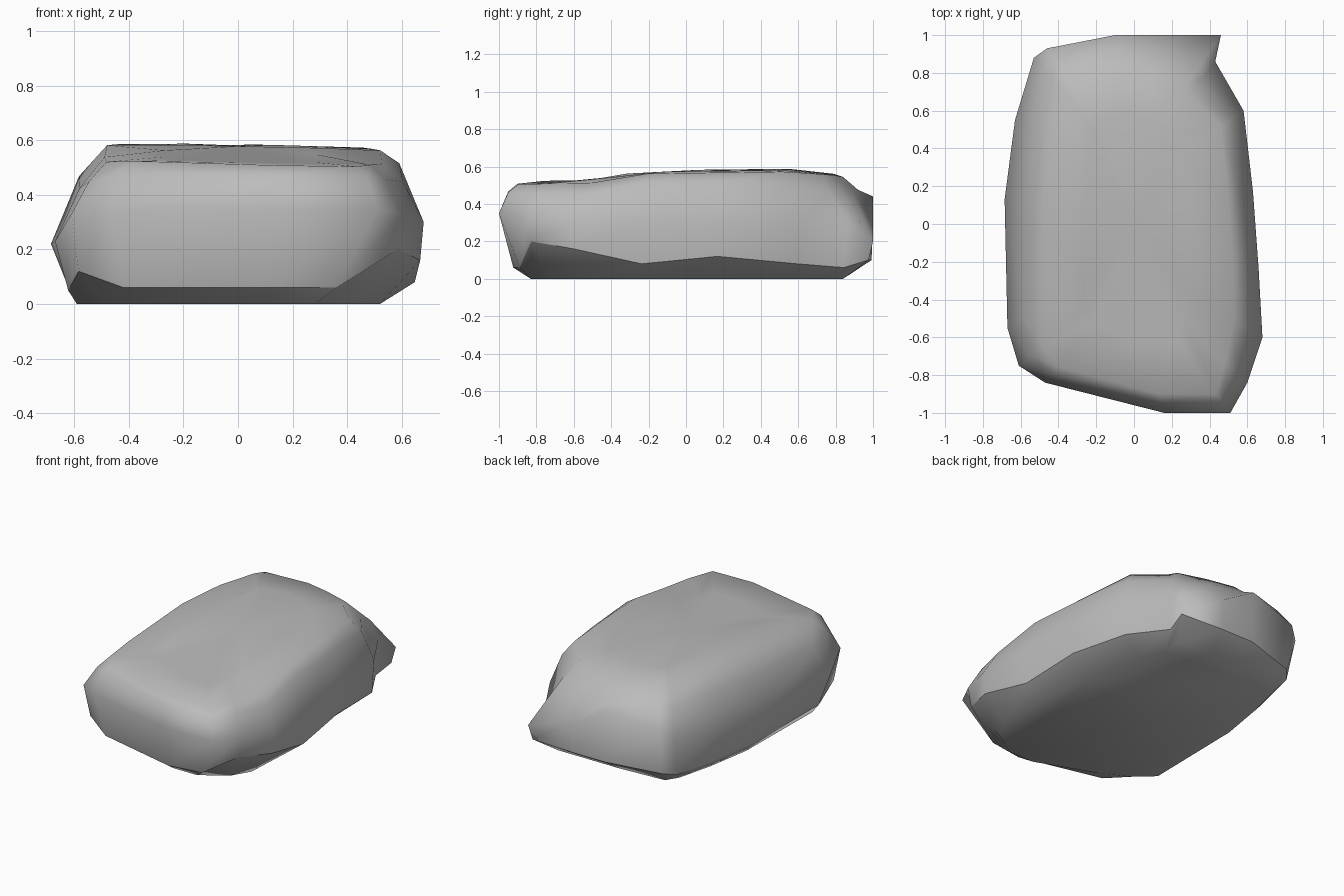
import bpy
import bmesh
from mathutils import Vector

cube = bpy.data.objects.get("Cube")
if cube:
    bpy.data.objects.remove(cube, do_unlink=True)

# Single stone colour
stone = bpy.data.materials.new("stone_grey")
stone.use_nodes = True
colour = (0.5, 0.5, 0.5, 1)
stone.diffuse_color = colour
stone.node_tree.nodes["Principled BSDF"].inputs["Base Color"].default_value = colour

# Widest outline and flat base, counter-clockwise: x, y
outline = [
    (.16, -1), (.51, -1), (.6, -.84), (.68, -.6), (.66, -.24), (.63, .17), (.58, .6),
    (.43, .86), (.46, 1), (.14, 1), (-.1, 1), (-.46, .93), (-.53, .88),
    (-.63, .55), (-.685, .13), (-.67, -.55), (-.61, -.75), (-.47, -.84),
]
base_outline = [
    (.1, -.83), (.28, -.83), (.45, -.72), (.52, -.6), (.5, -.2), (.48, .15), (.42, .55),
    (.34, .7), (.35, .84), (.1, .84), (-.1, .84), (-.42, .82), (-.47, .74),
    (-.53, .5), (-.58, .2), (-.59, -.48), (-.48, -.58), (-.3, -.68),
]
# Per outline point: height of the undercut edge and how far it lies toward the base
low_z = [.06, .06, .2, .16, .08, .12, .08, .06, .1, .1, .1, .08, .06, .05, .05, .05, .12, .06]
low_mix = [.45, .65, .1, .08, .08, .08, .08, .1, .15, .05, .05, .3, .4, .6, .65, .6, .2, .3]
# Per outline point: height of the widest belt
belt_z = [.35, .35, .33, .3, .3, .3, .3, .3, .2, .3, .44, .38, .32, .26, .22, .23, .33, .34]
# Per outline point: how far the top rim draws inward, and the shoulder's drop below it
rim_in = [.1, .1, .13, .15, .14, .14, .14, .21, .27, .21, .16, .15, .18, .2, .2, .18, .14, .1]
drop = [.04, .04, .06, .06, .05, .06, .09, .1, .13, .07, .05, .06, .08, .1, .12, .11, .08, .05]

# Height of the top along its length
ridge = [(-1, .505), (-.8, .525), (-.57, .515), (-.22, .575), (.55, .585), (.8, .56), (1, .5)]


def top_height(x, y):
    for (y0, z0), (y1, z1) in zip(ridge, ridge[1:]):
        if y <= y1:
            return z0 + (z1 - z0) * (y - y0) / (y1 - y0) - .015 * x
    return ridge[-1][1]


def top_point(x, y, amount, below):
    x, y = x * (1 - 1.5 * amount), y * (1 - amount)
    return Vector((x, y, top_height(x, y) - below))


def make_column(point, foot, low, mix, middle, inset, fall):
    belt = Vector((*point, middle))
    base = Vector((*foot, 0))
    edge = belt.lerp(base, mix)
    edge.z = low
    shoulder = top_point(*point, inset * .5, fall)
    rim = top_point(*point, inset, .005)
    inner = top_point(rim.x, rim.y, .3, 0)
    return base, edge, belt, shoulder, rim, inner


# Skin the rings, close the flat base and the top
columns = [make_column(*values) for values in
           zip(outline, base_outline, low_z, low_mix, belt_z, rim_in, drop)]
bm = bmesh.new()
rings = [[bm.verts.new(p) for p in ring] for ring in zip(*columns)]
count = len(outline)
for lower, upper in zip(rings, rings[1:]):
    for i in range(count):
        j = (i + 1) % count
        bm.faces.new((lower[i], lower[j], upper[j], upper[i]))
bm.faces.new(list(reversed(rings[0])))
centre = bm.verts.new((0, 0, top_height(0, 0)))
for i in range(count):
    bm.faces.new((rings[-1][i], rings[-1][(i + 1) % count], centre))
bmesh.ops.recalc_face_normals(bm, faces=bm.faces)

# Smooth body with a crisp undercut
for face in bm.faces:
    face.smooth = True
for i in range(count):
    bm.edges.get((rings[1][i - 1], rings[1][i])).smooth = False

mesh = bpy.data.meshes.new("boulder")
bm.to_mesh(mesh)
bm.free()
mesh.materials.append(stone)
boulder = bpy.data.objects.new("boulder", mesh)
bpy.context.collection.objects.link(boulder)
